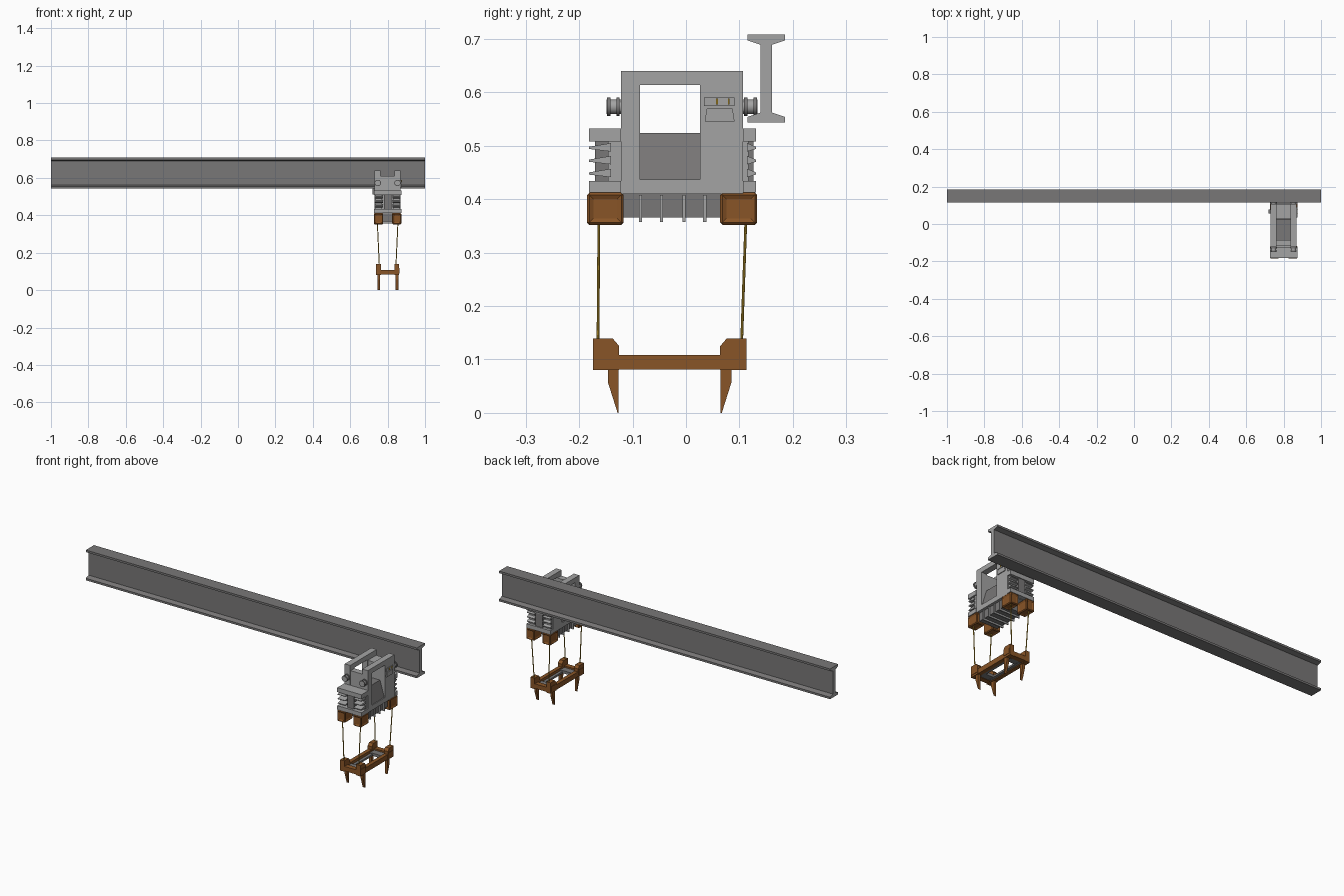
import bpy, bmesh, math
from mathutils import Vector

if "Cube" in bpy.data.objects:
    bpy.data.objects.remove(bpy.data.objects["Cube"])

def mat(name, c):
    m = bpy.data.materials.new(name)
    m.diffuse_color = (*c, 1)
    m.use_nodes = True
    m.node_tree.nodes["Principled BSDF"].inputs["Base Color"].default_value = m.diffuse_color
    return m

LIGHT = mat("light_grey", (0.37, 0.37, 0.37))
DARK = mat("dark_grey", (0.19, 0.185, 0.185))
BROWN = mat("rust_brown", (0.25, 0.09, 0.02))
YELLOW = mat("cable_yellow", (0.55, 0.34, 0.03))
CX = 0.80   # trolley centre in x

def prism(name, pts, x0, x1, m):
    """Extrude a (y, z) outline along x."""
    bm = bmesh.new()
    f = bm.faces.new([bm.verts.new((x0, y, z)) for y, z in pts])
    r = bmesh.ops.extrude_face_region(bm, geom=[f])
    for v in r["geom"]:
        if isinstance(v, bmesh.types.BMVert):
            v.co.x = x1
    bmesh.ops.recalc_face_normals(bm, faces=bm.faces)
    me = bpy.data.meshes.new(name)
    bm.to_mesh(me)
    bm.free()
    me.materials.append(m)
    o = bpy.data.objects.new(name, me)
    bpy.context.collection.objects.link(o)
    return o

def box(name, x0, x1, y0, y1, z0, z1, m):
    return prism(name, [(y0, z0), (y1, z0), (y1, z1), (y0, z1)], x0, x1, m)

def rod(name, a, b, r, m, n=12):
    a, b = Vector(a), Vector(b)
    d = b - a
    bpy.ops.mesh.primitive_cylinder_add(vertices=n, radius=r, depth=d.length, location=(a + b) / 2)
    o = bpy.context.object
    o.name = name
    o.rotation_euler = d.to_track_quat('Z', 'Y').to_euler()
    o.data.materials.append(m)
    bpy.ops.object.shade_smooth_by_angle(angle=math.radians(40))
    return o

def sides(a, b):
    """x ranges mirrored about the trolley centre, a..b measured outwards."""
    return (("left", CX - b, CX - a), ("right", CX + a, CX + b))

# I-beam: right half outline mirrored about the web, light end faces
half = [(.035, .543), (.035, .554), (.011, .562), (.011, .689), (.035, .697), (.035, .708)]
outline = [(.15 + y, z) for y, z in half] + [(.15 - y, z) for y, z in reversed(half)]
beam = prism("runway_beam", outline, -1, 1, DARK)
beam.data.materials.append(LIGHT)
for p in beam.data.polygons:
    if abs(p.normal.x) > .9:
        p.material_index = 1

# Two arched side frames joined by cross walls and a base slab
arch = [(-.122, .414), (-.122, .64), (.107, .64), (.107, .414),
        (.026, .414), (.026, .614), (-.086, .614), (-.086, .414)]
for s, x0, x1 in sides(.037, .07):
    prism("side_frame_" + s, arch, x0, x1, LIGHT)
box("front_cross_wall", CX - .037, CX + .037, -.118, -.086, .43, .61, LIGHT)
box("rear_cross_wall", CX - .037, CX + .037, .03, .103, .43, .61, LIGHT)
box("base_slab", CX - .07, CX + .07, -.122, .107, .41, .437, LIGHT)

# Sunken motor housing between the frames, tapering upwards
housing = box("motor_housing", CX - .066, CX + .066, -.086, .026, .436, .524, DARK)
for v in housing.data.vertices:
    if v.co.z > .5:
        v.co.x = CX + (v.co.x - CX) * .6

# Finned end units, front and rear
for end, y_in, y_out in (("front", -.122, -.182), ("rear", .107, .131)):
    at = lambda t: y_in + (y_out - y_in) * t
    ya, yb = sorted((y_in, y_out))
    box(end + "_top_ledge", CX - .073, CX + .073, ya, yb, .508, .532, LIGHT)
    box(end + "_bottom_ledge", CX - .073, CX + .073, ya, yb, .412, .434, LIGHT)
    yc, yd = sorted((y_in, at(.8)))
    box(end + "_centre_pillar", CX - .02, CX + .02, yc, yd, .43, .51, DARK)
    for s, x0, x1 in sides(.026, .07):
        yc, yd = sorted((y_in, at(.4)))
        box(f"{end}_fin_core_{s}", x0 + .004, x1 - .004, yc, yd, .43, .51, LIGHT)
        for i in range(3):
            z = .441 + i * .024
            prism(f"{end}_fin_{s}_{i}", [(at(.3), z), (at(1), z + .005), (at(1), z + .009),
                  (at(.3), z + .016)], x0, x1, LIGHT)

# Guide rollers on short axles
for s, x0, x1 in sides(.038, .068):
    x = (x0 + x1) / 2
    for end, y, d in (("front", -.12, -1), ("rear", .105, 1)):
        rod(f"{end}_roller_{s}", (x, y, .573), (x, y + d * .029, .573), .0135, LIGHT, 16)
        for k, (u, w) in enumerate(((.004, .010), (.021, .028))):
            rod(f"{end}_roller_rim_{s}_{k}", (x, y + d * u, .573), (x, y + d * w, .573), .017, DARK, 16)

# Control panel with levers on the right, handle box on the left
box("lever_slot", .868, .873, .034, .091, .574, .590, LIGHT)
for i, y in enumerate((.058, .08)):
    box(f"lever_{i}", .872, .876, y - .0015, y + .0015, .577, .588, YELLOW)
prism("control_console", [(.035, .545), (.091, .545), (.087, .57), (.039, .57)], .868, .874, LIGHT)
box("left_handle_box", .718, .735, .057, .077, .512, .542, DARK)

# Underside plate and ribs
box("underside_plate", CX - .055, CX + .055, -.12, .068, .366, .412, DARK)
for i, y in enumerate((-.085, -.046, -.004, .035)):
    box(f"underside_rib_{i}", CX - .062, CX + .062, y - .003, y + .003, .357, .408, LIGHT)

# Brown corner blocks with inset side panels
for s, x0, x1 in sides(.024, .073):
    for end, y0, y1 in (("front", -.185, -.117), ("rear", .064, .133)):
        o = box(f"cable_block_{end}_{s}", x0, x1, y0, y1, .352, .412, BROWN)
        bm = bmesh.new()
        bm.from_mesh(o.data)
        bmesh.ops.bevel(bm, geom=bm.edges[:], offset=.004, segments=1, affect='EDGES')
        big = [f for f in bm.faces if f.calc_area() > .0015 and f.normal.z < .5]
        bmesh.ops.inset_individual(bm, faces=big, thickness=.011, depth=-.004)
        bm.to_mesh(o.data)
        bm.free()

# Hoist cables
for s, d in (("left", -1), ("right", 1)):
    for end, yt, yb in (("front", -.163, -.165), ("rear", .112, .103)):
        rod(f"cable_{end}_{s}", (CX + d * .055, yt, .36), (CX + d * .043, yb, .10), .0026, YELLOW, 8)

# Lower grab frame: rails, cross bars, corner posts and prongs
for s, x0, x1 in sides(.036, .061):
    box("grab_rail_" + s, x0 + .002, x1 - .002, -.15, .09, .081, .108, BROWN)
    for end, sg in (("front", 1), ("rear", -1)):
        # outlines run outer to inner, mirrored about y = -0.0305
        m = lambda pts: [(-.0305 + sg * (y + .0305), z) for y, z in pts]
        prism(f"grab_post_{end}_{s}", m([(-.174, .08), (-.125, .08), (-.125, .125),
              (-.137, .139), (-.174, .139)]), x0, x1, BROWN)
        prism(f"grab_prong_{end}_{s}", m([(-.146, .083), (-.126, .083), (-.126, 0),
              (-.128, 0), (-.146, .057)]), x0 + .007, x1 - .004, BROWN)
        a, b = sorted(y for y, _ in m([(-.17, 0), (-.129, 0)]))
        panel = f"grab_post_panel_{end}_{s}"
        xo = x1 if s == "right" else x0
        box(panel, xo - .002, xo + .002, a, b, .09, .117, BROWN)
for end, y0, y1 in (("front", -.172, -.145), ("rear", .084, .111)):
    box("grab_cross_bar_" + end, CX - .04, CX + .04, y0, y1, .083, .108, BROWN)
for end, y0, y1 in (("front", -.145, -.11), ("rear", .049, .084)):
    box("grab_tray_" + end, CX - .04, CX + .04, y0, y1, .085, .1, DARK)
for s, x0, x1 in sides(.022, .037):
    box("grab_inner_strip_" + s, x0, x1, -.14, .08, .084, .094, DARK)
